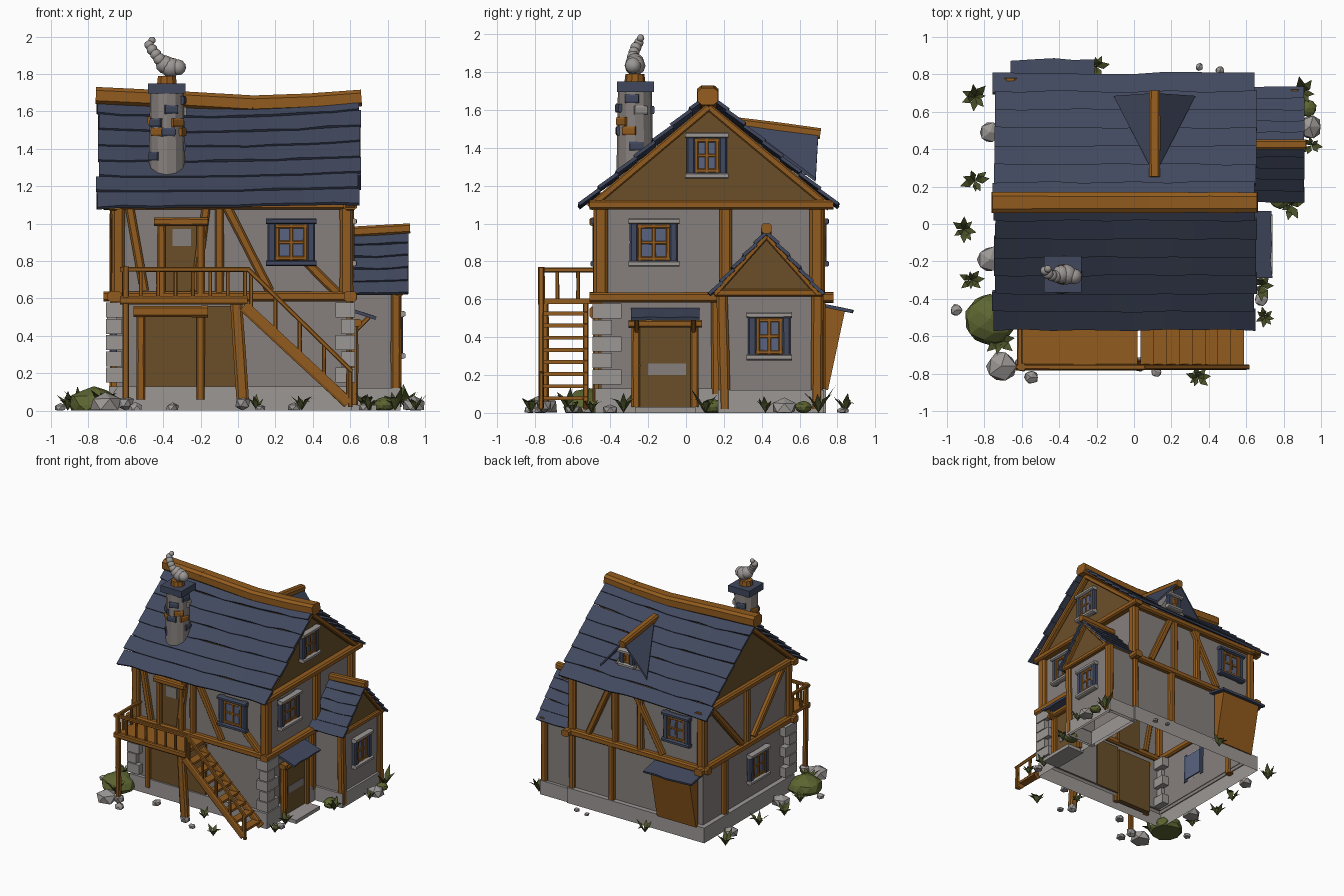
import bpy, bmesh, math, random
from mathutils import Vector as V, Matrix

if "Cube" in bpy.data.objects:
    bpy.data.objects.remove(bpy.data.objects["Cube"])

random.seed(4)
COLORS = {"wood": (0.285, 0.105, 0.013), "brown_planks": (0.145, 0.078, 0.022), "plaster": (0.24, 0.215, 0.205),
          "stone": (0.33, 0.31, 0.30), "slate": (0.053, 0.066, 0.112), "glass": (0.10, 0.125, 0.22),
          "moss": (0.11, 0.13, 0.03), "leaf": (0.07, 0.085, 0.022)}
MATS = {}
for n, c in COLORS.items():
    MATS[n] = bpy.data.materials.new(n)
    MATS[n].diffuse_color = (*c, 1)
PARTS = {}


def part(name, mat):
    return PARTS.setdefault(name, (bmesh.new(), mat))[0]


def loft(bm, rings):
    vs = [[bm.verts.new(p) for p in r] for r in rings]
    n = len(vs[0])
    for a, b in zip(vs, vs[1:]):
        for i in range(n):
            bm.faces.new((a[i], a[(i + 1) % n], b[(i + 1) % n], b[i]))
    bm.faces.new(vs[0][::-1])
    bm.faces.new(vs[-1])


def beam(name, mat, a, b, w, h, end=1.0, wob=0.05):
    """Chamfered timber from a to b, slightly hewn in the middle."""
    a, b = V(a), V(b)
    d = (b - a).normalized()
    side = d.cross(V((1, 0, 0)) if abs(d.z) > 0.985 else V((0, 0, 1))).normalized()
    up = side.cross(d)
    oct_ = [(1, .6), (.6, 1), (-.6, 1), (-1, .6), (-1, -.6), (-.6, -1), (.6, -1), (1, -.6)]
    rings = []
    for t in (0, .5, 1):
        k = (1 + (end - 1) * t) * (1 + random.uniform(-wob, wob)) / 2
        rings.append([a.lerp(b, t) + side * u * w * k + up * v * h * k for u, v in oct_])
    loft(part(name, mat), rings)


def box(name, mat, lo, hi, lip=None):
    """Closed box, or open shell whose top is only a rim of width lip."""
    bm = part(name, mat)
    def ring(z, d=0):
        return [bm.verts.new((x, y, z)) for x, y in ((lo[0] + d, lo[1] + d), (hi[0] - d, lo[1] + d),
                                                     (hi[0] - d, hi[1] - d), (lo[0] + d, hi[1] - d))]
    rings = [ring(lo[2]), ring(hi[2])] + ([ring(hi[2], lip)] if lip else [])
    for a, b in zip(rings, rings[1:]):
        for i in range(4):
            j = (i + 1) % 4
            bm.faces.new((a[i], a[j], b[j], b[i]))
    if lip is None:
        bm.faces.new(rings[1])
        bm.faces.new(rings[0][::-1])


def prism(name, mat, pts, off):
    loft(part(name, mat), [pts, [V(p) + V(off) for p in pts]])


def blob(name, mat, c, s, sub=1, jit=0.12):
    r = bmesh.ops.create_icosphere(part(name, mat), subdivisions=sub, radius=1)
    for v in r["verts"]:
        k = 1 + random.uniform(-jit, jit)
        v.co = V((c[0] + v.co.x * s[0] * k, c[1] + v.co.y * s[1] * k, max(0, c[2] + v.co.z * s[2] * k)))


def drum(name, mat, c, r1, r2, h, seg):
    bmesh.ops.create_cone(part(name, mat), cap_ends=True, segments=seg, radius1=r1, radius2=r2,
                          depth=h, matrix=Matrix.Translation(c))


def slates(name, a, b, e, rows, sag=0.0, thick=0.018, lift=0.011, seg=9):
    """Overlapping courses from ridge a-b down along vector e."""
    a, b, e = V(a), V(b), V(e)
    n = (b - a).cross(e).normalized()
    n = n if n.z > 0 else -n
    def pt(s, t):
        return a.lerp(b, s) + e * t - V((0, 0, sag * math.sin(math.pi * s) * (1 - t)))
    for r in range(rows):
        rings, s_end = [], random.uniform(-.006, .006)
        for i in range(seg + 1):
            s = i / seg
            s += s_end if i in (0, seg) else random.uniform(-.02, .02)
            t0, t1 = r / rows, (r + 1) / rows + random.uniform(-.02, .02) * (3 / rows)
            rings.append([pt(s, t0), pt(s, t1) + n * lift, pt(s, t1) + n * (lift - thick), pt(s, t0) - n * thick])
        loft(part(name, "slate"), rings)


def window(name, c, out, w, h, mat):
    c, out = V(c), V(out)
    u = V((0, 0, 1)).cross(out)
    P = lambda x, z, d=0.0: c + u * x + V((0, 0, z)) + out * d
    hw, hh = w / 2, h / 2
    for k in (-1, 1):   # outer frame and sills
        beam(name + "_frame", "slate", P(k * (hw - .02), -hh), P(k * (hw - .02), hh), .045, .045)
        beam(name + "_sill", mat, P(-hw - .01, k * (hh - .013), .01), P(hw + .01, k * (hh - .013), .01), .05, .03)
        beam(name + "_casement", "wood", P(k * (hw - .05), -hh + .03, .005), P(k * (hw - .05), hh - .03, .005), .022, .022)
        beam(name + "_casement", "wood", P(-hw + .04, k * (hh - .04), .005), P(hw - .04, k * (hh - .04), .005), .022, .022)
    beam(name + "_casement", "wood", P(0, -hh + .03, .005), P(0, hh - .03, .005), .02, .02)
    beam(name + "_casement", "wood", P(-hw + .04, 0, .005), P(hw - .04, 0, .005), .018, .018)
    q = [P(x, z, -.026) for x, z in ((-hw + .03, -hh + .02), (hw - .03, -hh + .02), (hw - .03, hh - .02), (-hw + .03, hh - .02))]
    prism(name + "_glass", "glass", q, out * .034)


# main walls, foundation and gable
X0, X1, Y0, Y1 = -0.65, 0.58, -0.45, 0.70
box("ground_wall", "plaster", (X0, Y0, 0.1), (X1, Y1, 0.6), 0)
box("upper_wall", "plaster", (X0, Y0, 0.6), (X1, Y1, 1.1), 0)
box("foundation", "stone", (X0 - .04, Y0 - .03, 0), (X1 + .03, Y1 + .04, 0.13), .045)
prism("gable", "brown_planks", [(X0, Y0 - .02, 1.1), (X0, Y1 + .02, 1.1), (X0, .12, 1.62)], (X1 - X0, 0, 0))

# timber framing: belts, posts, braces
for z, s in ((.61, .055), (1.1, .05)):
    for y in (Y0 - .01, Y1 + .01):
        beam("belt_beams", "wood", (X0 - .07, y, z), (X1 + .03, y, z), .07, s)
    for x in (X0 - .01, X1 + .02):
        beam("belt_beams", "wood", (x, Y0 - .06, z), (x, Y1 + .08, z), .07, s)
for x in (X0 + .01, X1):
    for y in (Y0, Y1 - .01):
        beam("upper_posts", "wood", (x, y, .62), (x, y, 1.1), .075, .07)
    for y in (Y0, Y1):
        xb = x + (.02 if x > 0 else -.03)
        beam("barge_beams", "wood", (xb, y + (-.06 if y < 0 else .06), 1.085), (xb, .12, 1.615), .05, .04)
for a, b in (((-.10, 1.1), (-.10, .62)), ((-.58, 1.09), (-.50, .64)), ((-.06, 1.09), (.17, .64)), ((.36, .80), (.53, .63)),
             ((-.17, 1.09), (-.23, .64))):
    beam("front_braces", "wood", (a[0], Y0 - .01, a[1]), (b[0], Y0 - .01, b[1]), .05, .048)
for a, b in (((.17, 1.1), (.17, .62)), ((-.07, 1.1), (-.07, .62)), ((-.03, 1.08), (-.28, .64)), ((.22, 1.08), (.42, .64))):
    beam("back_braces", "wood", (a[0], Y1 + .01, a[1]), (b[0], Y1 + .01, b[1]), .05, .05)
beam("right_post", "wood", (X1 + .01, .21, .62), (X1 + .01, .21, 1.1), .065, .06)
for a, b in (((.12, 1.1), (.12, .62)), ((.60, 1.08), (.2, .64)), ((-.36, 1.08), (.04, .64))):
    beam("left_braces", "wood", (X0 - .01, a[0], a[1]), (X0 - .01, b[0], b[1]), .05, .05)
for x, y in ((X1, Y1), (.2, Y1 + .01), (X0 - .01, .42), (X1 + .01, .16)):
    beam("ground_posts", "wood", (x, y, .1), (x, y, .6), .055, .05)

# stone quoins on the front corners
for x in (X0, X1):
    for i in range(5):
        k, z = (.03, 0)[i % 2], .15 + i * .087
        lo, hi = (-.055, .03) if x < 0 else (-.03, .045)
        box("corner_stones", "stone", (x + lo - (0 if x < 0 else k), Y0 - .045, z),
            (x + hi + (k if x < 0 else 0), Y0 + .06 + .05 * ((i + 1) % 2), z + .08))

# main roof and ridge
slates("front_roof", (-.75, .12, 1.67), (.65, .12, 1.69), (0, -.68, -.585), 7, .035)
slates("back_roof", (-.75, .12, 1.67), (.65, .12, 1.69), (0, .68, -.585), 7, .035)
ridge = [(-.76, 1.685), (-.4, 1.668), (.08, 1.64), (.4, 1.652), (.66, 1.672)]
for p, q in zip(ridge, ridge[1:]):
    beam("ridge_beam", "wood", (p[0], .115, p[1]), (q[0], .115, q[1]), .11, .09, wob=.02)

# dormer on the back slope
for k in (-1, 1):
    prism("dormer_roof", "slate", [(.11, .26, 1.54), (.11, .70, 1.48), (.11 + k * .22, .685, 1.22)], (0, 0, .02))
prism("dormer_wall", "plaster", [(-.02, .62, 1.24), (.24, .62, 1.24), (.11, .62, 1.46)], (0, -.25, 0))
beam("dormer_ridge", "wood", (.11, .25, 1.535), (.11, .71, 1.475), .06, .06)
window("dormer_window", (.11, .63, 1.33), (0, 1, 0), .13, .14, "stone")

# chimney with bricks, cap and smoke
CX, CY = -.38, -.27
drum("chimney", "plaster", (CX, CY, 1.47), .098, .09, .46, 12)
for ang, z, m in ((-130, 1.54, "slate"), (-75, 1.61, "slate"), (-125, 1.49, "wood"), (-85, 1.49, "slate"), (-50, 1.54, "wood"),
                  (-140, 1.36, "slate"), (-10, 1.66, "slate"), (20, 1.6, "stone"), (-20, 1.49, "wood"), (5, 1.41, "slate"),
                  (100, 1.6, "slate"), (170, 1.55, "wood")):
    d = V((math.cos(math.radians(ang)), math.sin(math.radians(ang)), 0))
    t = V((-d.y, d.x, 0)) * .036
    c = V((CX, CY, z)) + d * .087
    beam("chimney_bricks_" + m, m, c - t, c + t, .025, .045)
box("chimney_cap", "slate", (CX - .1, CY - .095, 1.695), (CX + .1, CY + .1, 1.75))
drum("chimney_pot", "wood", (CX, CY, 1.77), .055, .05, .04, 10)
for x, y, z, r in ((-.36, -.27, 1.835, .055), (-.32, -.28, 1.835, .043), (-.39, -.27, 1.85, .05), (-.42, -.28, 1.88, .033),
                   (-.44, -.275, 1.905, .03), (-.46, -.265, 1.93, .03), (-.475, -.25, 1.955, .026), (-.46, -.24, 1.98, .02)):
    blob("smoke", "stone", (x, y, z), (r, r, r), 2, .03)

# annex on the right
box("annex_wall", "plaster", (X1, .19, 0), (.85, .70, .62), 0)
box("annex_foundation", "stone", (X1, .17, 0), (.87, .73, .12), .025)
prism("annex_gable", "brown_planks", [(X1, .17, .62), (X1, .70, .62), (X1, .43, .94)], (.28, 0, 0))
for y, t in ((.205, .03), (.69, -.01)):
    beam("annex_posts", "wood", (.845, y, .02), (.845, y - t * .5, .63), .06, .055)
beam("annex_beam", "wood", (.86, .15, .635), (.86, .72, .635), .05, .04)
for s in (-1, 1):
    slates("annex_roof", (.57, .425, .955), (.91, .425, .965), (0, s * .30, -.335), 5, .01, seg=4)
    beam("annex_barge", "wood", (.87, .425 + s * .27, .63), (.87, .425, .935), .035, .03)
beam("annex_ridge", "wood", (.58, .425, .955), (.92, .425, .975), .055, .055)
window("annex_window", (.86, .44, .405), (1, 0, 0), .22, .25, "stone")

# house windows
window("front_window", (.285, Y0 - .02, .9), (0, -1, 0), .25, .25, "slate")
window("right_window", (X1 + .02, -.17, .9), (1, 0, 0), .25, .25, "stone")
window("gable_window", (X1 + .015, .11, 1.36), (1, 0, 0), .21, .24, "stone")
window("back_window", (-.42, Y1 + .02, .9), (0, 1, 0), .24, .25, "slate")
window("left_window", (X0 - .015, -.02, .38), (-1, 0, 0), .24, .25, "stone")

# doors
def door(name, P, w, z0, z1, lint):
    hw = w / 2
    prism(name + "_panel", "brown_planks", [P(-hw, z0, -.03), P(hw, z0, -.03), P(hw, z1, -.03), P(-hw, z1, -.03)], P(0, 0, .045) - P(0, 0, 0))
    for k in (-1, 1):
        beam(name + "_jambs", "wood", P(k * hw, z0, .02), P(k * hw, z1, .02), .045, .045)
    beam(name + "_lintel", "wood", P(-hw - .04, z1, .03), P(hw + .04, z1, .03), .06, lint)

FRONT = lambda u, z, d: V((u - .305, Y0 - d, z))
GATE = lambda u, z, d: V((u - .36, Y0 - d, z))
SIDE = lambda u, z, d: V((X1 + .02 + d, u - .11, z))
door("upper_door", FRONT, .21, .6, 1.01, .045)
door("cellar_door", GATE, .32, .06, .53, .06)
door("side_door", SIDE, .31, .03, .47, .04)
box("cellar_planks", "brown_planks", (-.2, Y0 - .015, .13), (.02, Y0 + .01, .56))
box("upper_door_pane", "plaster", (-.35, Y0 - .023, .88), (-.25, Y0 - .015, .97))
box("side_door_pane", "plaster", (X1 + .03, -.2, .2), (X1 + .039, 0, .26))
box("side_step", "stone", (X1, -.27, 0), (.74, .05, .03))
slates("side_awning", (X1, -.29, .555), (X1, .07, .555), (.15, 0, -.06), 1, seg=4)
for y in (-.26, .04):
    beam("awning_struts", "wood", (X1 + .02, y, .40), (X1 + .12, y, .50), .025, .025)

# flared hatch on the back
prism("back_hatch", "wood", [(-.62, .72, .12), (-.62, .75, .12), (-.62, .84, .54), (-.62, .72, .56)], (.37, 0, 0))
slates("hatch_roof", (-.66, .71, .58), (-.21, .71, .58), (0, .165, -.045), 1, seg=4)

# balcony
box("balcony_deck", "wood", (-.62, -.77, .575), (.02, Y0, .605))
beam("deck_edge", "wood", (-.63, -.765, .59), (.05, -.765, .59), .035, .045)
beam("balcony_post_left", "wood", (-.6, -.755, .05), (-.6, -.765, .77), .035, .035)
beam("balcony_post_middle", "wood", (.025, -.75, .06), (-.01, -.75, .58), .05, .065)
for x in (-.6, .025):
    blob("post_footing", "stone", (x, -.75, .04), (.045, .045, .045))
beam("railing", "wood", (-.63, -.765, .755), (.06, -.765, .755), .03, .025)
beam("railing", "wood", (-.61, -.78, .755), (-.61, Y0, .755), .03, .025)
for i in range(7):
    beam("balusters", "wood", (-.52 + i * .093, -.765, .59), (-.52 + i * .093, -.765, .755), .018, .02)
for y in (-.68, -.57):
    beam("balusters", "wood", (-.61, y, .59), (-.61, y, .755), .02, .02)

# stairs
for y in (-.765, -.53):
    beam("stair_stringers", "wood", (.03, y, .56), (.59, y, .04), .03, .06)
for i in range(8):
    x, z = .07 + i * .069, .525 - i * .064
    box("stair_treads", "wood", (x - .035, -.77, z - .01), (x + .035, -.52, z + .01))
beam("stair_rail", "wood", (.05, -.765, .76), (.61, -.765, .21), .028, .025)
for i in range(5):
    x = .07 + i * .13
    beam("stair_balusters", "wood", (x, -.765, .52 - i * .12), (x, -.765, .74 - i * .128), .02, .022)
beam("stair_newel", "wood", (.6, -.765, .02), (.6, -.765, .22), .025, .025)

# rocks, bushes and plants around the base
for x, y, r in ((-.71, -.76, .085), (-.77, .49, .06), (-.77, -.19, .075), (.94, .52, .07), (-.95, -.46, .035), (.35, .84, .022),
                (.46, .82, .026), (-.55, -.82, .04), (.12, -.79, .03), (.68, -.40, .04), (-.35, -.6, .04), (.3, -.52, .04)):
    blob("rocks", "stone", (x, y, r * .4), (r, r, r * .75))
for x, y, r in ((-.77, -.51, .14), (.78, .14, .06), (.93, .62, .045)):
    blob("bushes", "moss", (x, y, .03), (r, r, r * .7), 2, .06)
for x, y, s in ((-.85, .68, .09), (-.85, .23, .09), (-.91, -.03, .09), (-.87, -.3, .08), (.90, .70, .1), (.84, .1, .09),
                (.68, -.33, .09), (.34, -.82, .08), (-.2, .84, .08), (.7, -.5, .08), (.95, .42, .07), (-.72, -.62, .1), (.1, -.6, .07)):
    bm = part("plants", "leaf")
    for i in range(7):
        a = i * .9 + random.uniform(-.3, .3)
        d, t = V((math.cos(a), math.sin(a), 0)), V((-math.sin(a), math.cos(a), 0))
        c, up, l = V((x, y, 0)), V((0, 0, 1)), s * random.uniform(.7, 1.1)
        m = c + d * l * .4 + up * l * .7
        p, q, r, e = [bm.verts.new(k) for k in (c, m + t * l * .22, m - t * l * .22, c + d * l * .85 + up * l * random.uniform(.6, 1.4))]
        bm.faces.new((p, q, r))
        bm.faces.new((r, q, e))

# write out every part as its own object
for name, (bm, mat) in PARTS.items():
    if "_wall" not in name and "foundation" not in name and name != "plants":
        bmesh.ops.recalc_face_normals(bm, faces=bm.faces)
    me = bpy.data.meshes.new(name)
    for f in bm.faces:
        f.smooth = name == "smoke"
    bm.to_mesh(me)
    bm.free()
    me.materials.append(MATS[mat])
    bpy.context.collection.objects.link(bpy.data.objects.new(name, me))

for m in bpy.data.materials:
    if m.users and not m.is_grease_pencil:
        m.use_nodes = True
        m.node_tree.nodes["Principled BSDF"].inputs["Base Color"].default_value = m.diffuse_color
